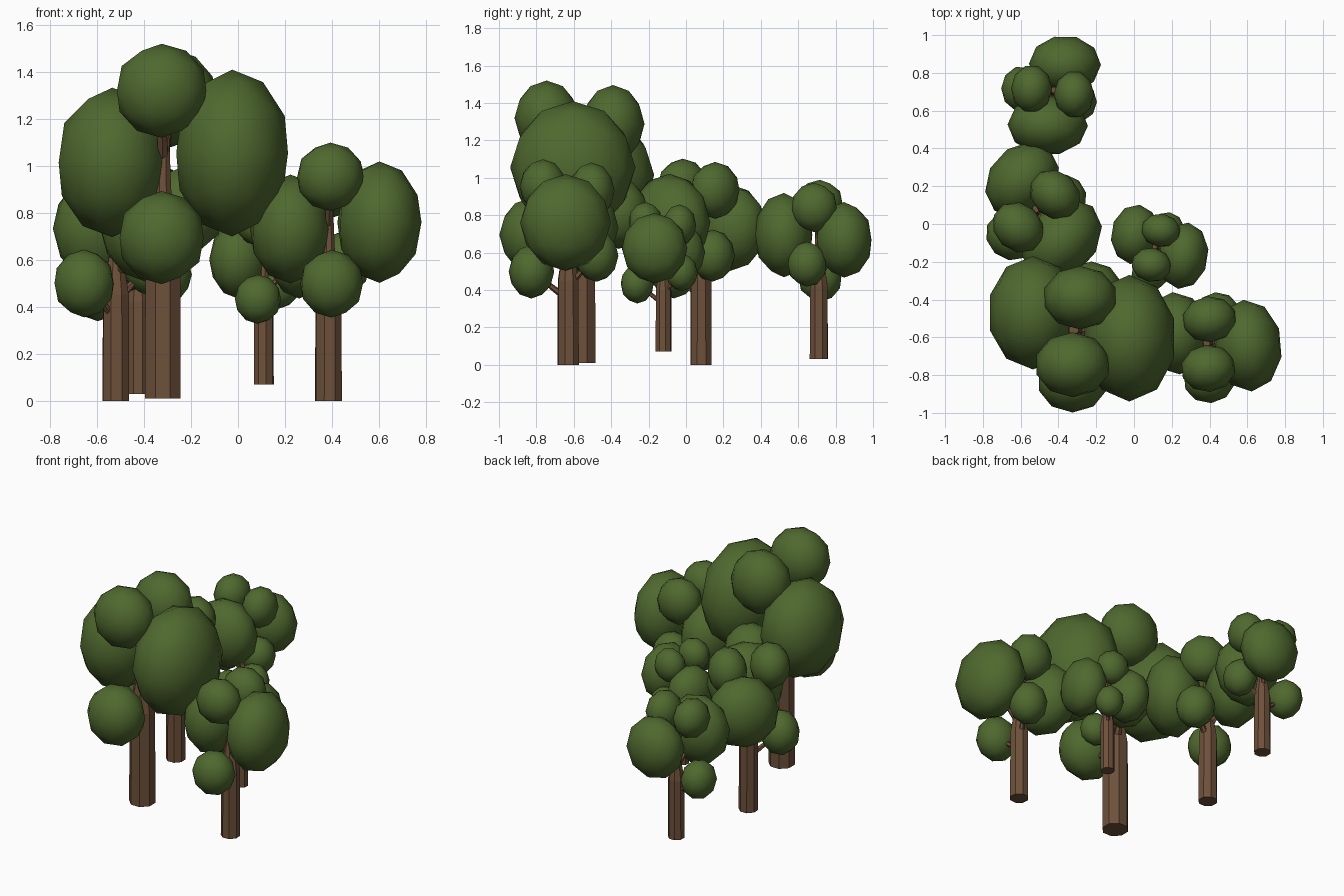
import bpy, bmesh, math
from mathutils import Matrix, Vector

if "Cube" in bpy.data.objects:
    bpy.data.objects.remove(bpy.data.objects["Cube"])


def material(name, rgb):
    m = bpy.data.materials.new(name)
    m.diffuse_color = (*rgb, 1)
    m.use_nodes = True
    m.node_tree.nodes["Principled BSDF"].inputs["Base Color"].default_value = m.diffuse_color
    return m


BARK = material("brown bark", (0.156, 0.082, 0.043))
LEAF = material("green leaves", (0.078, 0.140, 0.028))

# Leaf clumps of one tree: name, centre, radii, height where the branch leaves the trunk
CLUMPS = [
    ("right", (0.295, -0.045, 1.045), (0.25, 0.335, 0.355), 0.72),
    ("left", (-0.215, 0.09, 1.005), (0.24, 0.30, 0.318), 0.70),
    ("top_front", (-0.005, -0.185, 1.31), (0.20, 0.172, 0.20), 1.02),
    ("top_back", (0.035, 0.17, 1.278), (0.198, 0.168, 0.208), 1.00),
    ("low_front", (-0.005, -0.27, 0.685), (0.188, 0.168, 0.198), 0.48),
    ("low_back", (0.095, 0.20, 0.80), (0.168, 0.162, 0.19), 0.58),
]

# Trunk outline: radius, height
TRUNK = [(0.082, 0.0), (0.08, 0.62), (0.04, 0.86), (0.027, 1.17)]

# Trees: name, foot position, scale, turn in degrees
TREES = [
    ("large_tree", (-0.32, -0.56, 0.01), 1.0, 0),
    ("right_tree", (0.385, -0.63, 0.0), 0.728, 5),
    ("small_tree", (0.11, -0.12, 0.07), 0.53, -9),
    ("left_tree", (-0.52, 0.08, 0.0), 0.73, -42),
    ("back_tree", (-0.425, 0.71, 0.03), 0.635, -91),
]


def finish(bm, name, mat, place, smooth):
    bmesh.ops.recalc_face_normals(bm, faces=bm.faces)
    for f in bm.faces:
        f.smooth = smooth
    me = bpy.data.meshes.new(name)
    bm.to_mesh(me)
    bm.free()
    me.materials.append(mat)
    ob = bpy.data.objects.new(name, me)
    ob.matrix_world = place
    bpy.context.collection.objects.link(ob)


def trunk_mesh():
    # eight-sided tapering trunk
    bm = bmesh.new()
    n = 8
    rings = []
    for r, z in TRUNK:
        angles = [math.tau * (i + 0.5) / n for i in range(n)]
        rings.append([bm.verts.new((r * math.cos(a), r * math.sin(a), z)) for a in angles])
    for lo, hi in zip(rings, rings[1:]):
        for i in range(n):
            j = (i + 1) % n
            bm.faces.new((lo[i], lo[j], hi[j], hi[i]))
    bm.faces.new(rings[0][::-1])
    bm.faces.new(rings[-1])
    # one thin branch into each clump
    for _, centre, _, z in CLUMPS:
        a, b = Vector((0, 0, z)), Vector(centre)
        d = b - a
        turn = d.to_track_quat('Z', 'Y').to_matrix().to_4x4()
        bmesh.ops.create_cone(bm, cap_ends=True, segments=6, radius1=0.027, radius2=0.014,
                              depth=d.length, matrix=Matrix.Translation((a + b) / 2) @ turn)
    return bm


for tree, foot, size, turn in TREES:
    place = (Matrix.Translation(foot) @ Matrix.Rotation(math.radians(turn), 4, 'Z')
             @ Matrix.Scale(size, 4))
    finish(trunk_mesh(), tree + "_trunk", BARK, place, False)
    # rounded low-poly leaf clumps
    for name, centre, radii, _ in CLUMPS:
        bm = bmesh.new()
        bmesh.ops.create_icosphere(bm, subdivisions=2, radius=1.0,
                                   matrix=Matrix.LocRotScale(Vector(centre), None, Vector(radii)))
        finish(bm, f"{tree}_{name}_leaves", LEAF, place, True)
